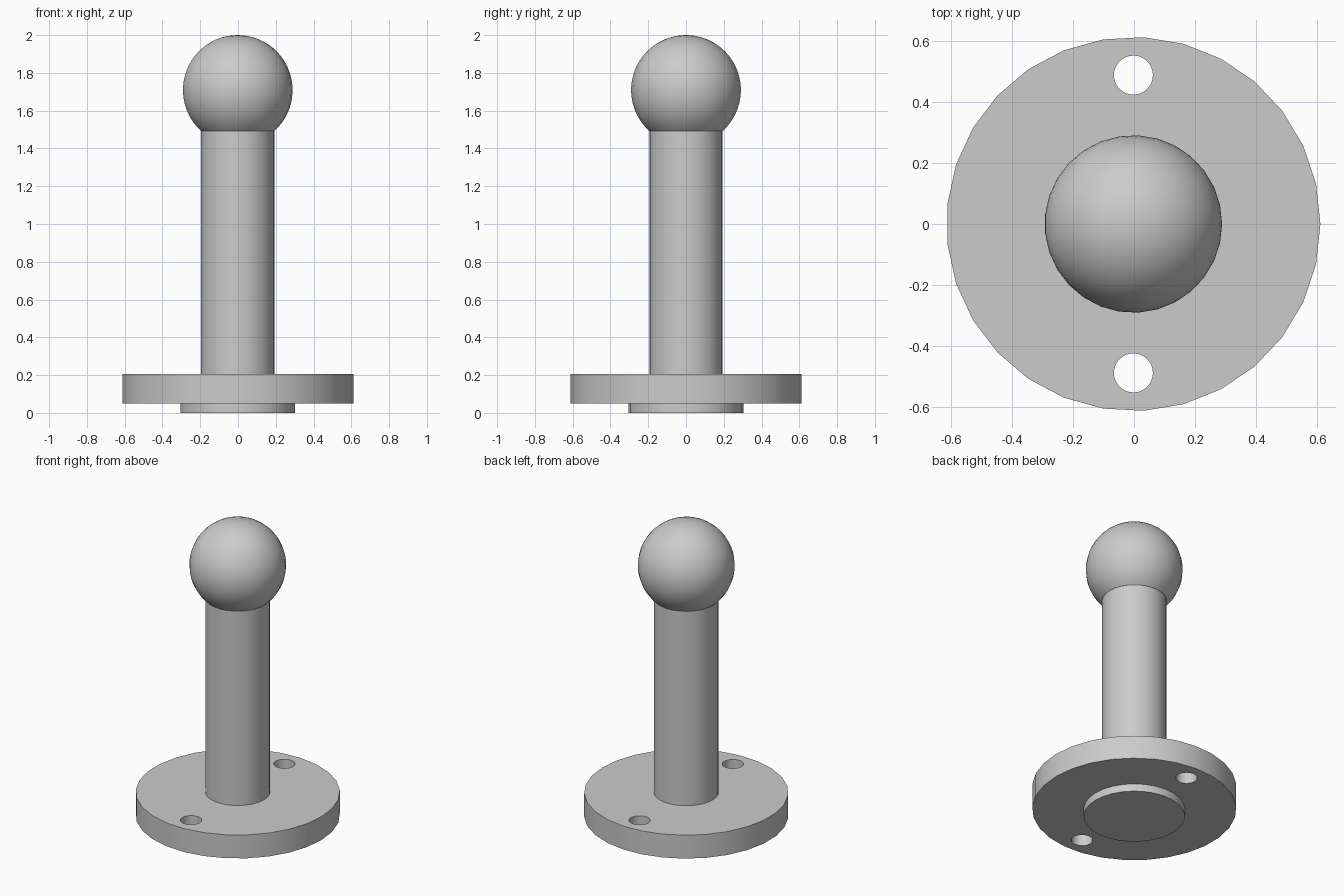
import bpy, bmesh, math

cube = bpy.data.objects.get("Cube")
if cube:
    bpy.data.objects.remove(cube, do_unlink=True)

CENTRE_X = -0.002
FLANGE_BOTTOM, FLANGE_TOP = 0.05, 0.205
POST_TOP, POST_R = 1.493, 0.194
BALL_R = 0.291
BALL_Z = 2.0 - BALL_R

grey = bpy.data.materials.new("plain_grey")
grey.use_nodes = True
colour = (0.6, 0.6, 0.6, 1)
grey.diffuse_color = colour
grey.node_tree.nodes["Principled BSDF"].inputs["Base Color"].default_value = colour


def lathe(name, profile, sides=29, x=CENTRE_X, y=0):
    """Revolve (radius, height) points about a vertical axis."""
    bm = bmesh.new()
    points = [bm.verts.new((r, 0, z)) for r, z in profile]
    edges = [bm.edges.new(pair) for pair in zip(points, points[1:])]
    bmesh.ops.spin(bm, geom=points + edges, cent=(0, 0, 0), axis=(0, 0, 1),
                   angle=math.tau, steps=sides, use_duplicate=False)
    bmesh.ops.remove_doubles(bm, verts=bm.verts, dist=0.0001)
    # Close the flat ends
    bmesh.ops.holes_fill(bm, edges=[e for e in bm.edges if e.is_boundary], sides=0)
    bmesh.ops.recalc_face_normals(bm, faces=bm.faces)
    mesh = bpy.data.meshes.new(name)
    bm.to_mesh(mesh)
    bm.free()
    mesh.materials.append(grey)
    obj = bpy.data.objects.new(name, mesh)
    obj.location = (x, y, 0)
    bpy.context.collection.objects.link(obj)
    return obj


def smooth(obj):
    bpy.ops.object.select_all(action="DESELECT")
    obj.select_set(True)
    bpy.context.view_layer.objects.active = obj
    bpy.ops.object.shade_smooth_by_angle(angle=math.radians(30))


# Raised disc under the flange
spigot = lathe("bottom_spigot", [(0.304, 0), (0.304, FLANGE_BOTTOM)])

# Round flange with two through holes
flange = lathe("flange", [(0.613, FLANGE_BOTTOM), (0.613, FLANGE_TOP)])
for label, y in (("front", -0.488), ("back", 0.488)):
    cutter = lathe(label + "_hole_cutter", [(0.064, -0.1), (0.064, 0.4)], y=y)
    cutter.hide_render = True
    cutter.hide_set(True)
    cut = flange.modifiers.new(label + "_hole", "BOOLEAN")
    cut.operation = "DIFFERENCE"
    cut.solver = "EXACT"
    cut.object = cutter

# Apply the cuts and discard the cutters
bpy.context.view_layer.objects.active = flange
for cut in list(flange.modifiers):
    cutter = cut.object
    bpy.ops.object.modifier_apply(modifier=cut.name)
    bpy.data.objects.remove(cutter, do_unlink=True)

# Post
post = lathe("post", [(POST_R, FLANGE_TOP), (POST_R, POST_TOP)])

# Ball, trimmed flat where it meets the post
RINGS = 24
start = math.acos((POST_TOP - BALL_Z) / BALL_R)
arc = [start * (1 - i / RINGS) for i in range(RINGS + 1)]
ball = lathe("ball", [(BALL_R * math.sin(a), BALL_Z + BALL_R * math.cos(a)) for a in arc])

for part in (spigot, flange, post, ball):
    smooth(part)
